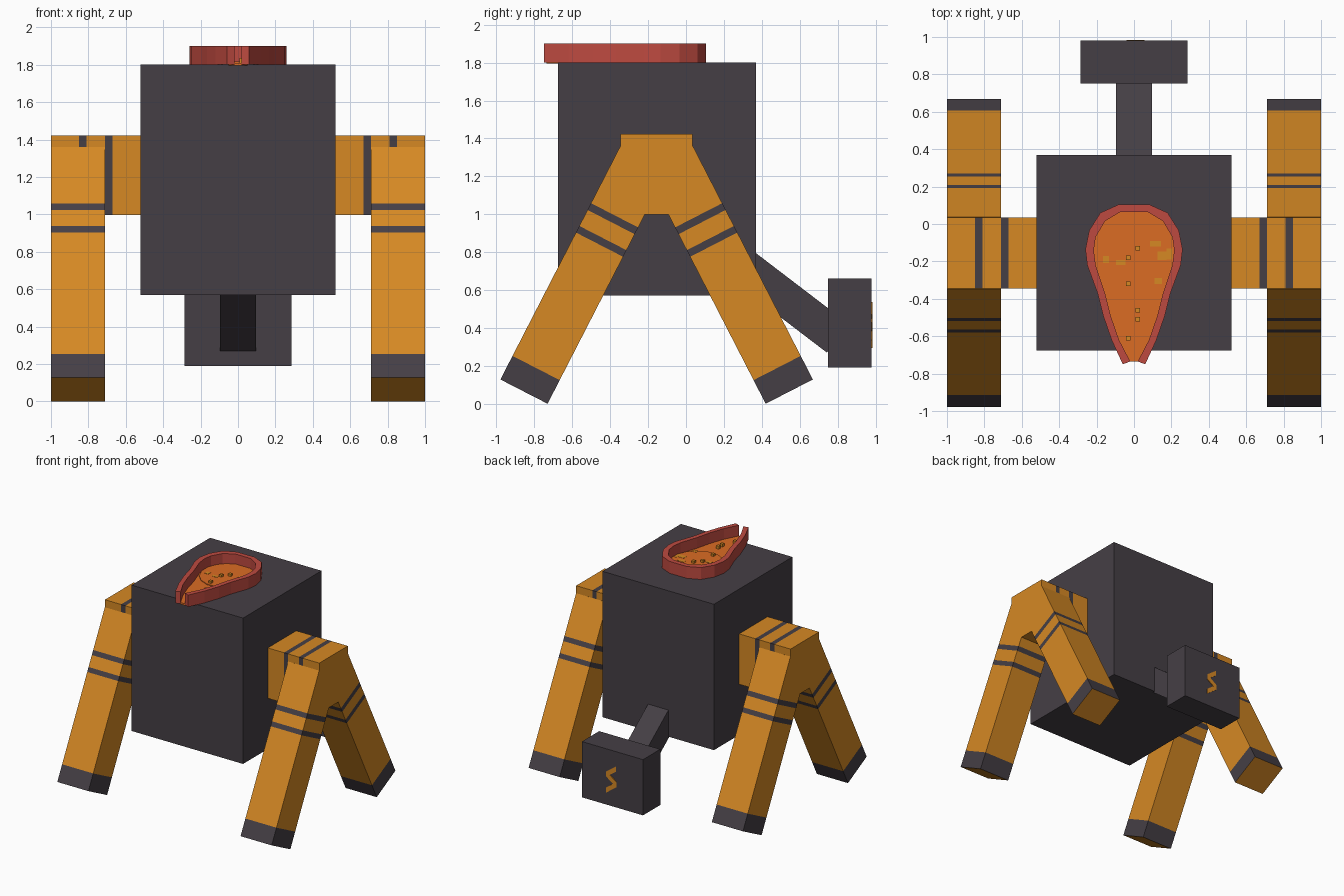
import bpy, bmesh
from math import atan2, cos, sin, pi
from mathutils import Matrix, Vector

cube = bpy.data.objects.get("Cube")
if cube:
    bpy.data.objects.remove(cube, do_unlink=True)


def material(name, rgb):
    color = [((c / 255 + 0.055) / 1.055) ** 2.4 for c in rgb] + [1]
    m = bpy.data.materials.new(name)
    m.use_nodes = True
    m.diffuse_color = color
    m.node_tree.nodes["Principled BSDF"].inputs["Base Color"].default_value = color
    return m


amber = material("amber", (214, 137, 36))
charcoal = material("charcoal", (69, 63, 69))
red = material("red", (190, 74, 64))
orange = material("orange", (219, 108, 36))


def finish(name, bm, *mats):
    bmesh.ops.recalc_face_normals(bm, faces=bm.faces)
    mesh = bpy.data.meshes.new(name)
    bm.to_mesh(mesh)
    bm.free()
    for m in mats:
        mesh.materials.append(m)
    obj = bpy.data.objects.new(name, mesh)
    bpy.context.collection.objects.link(obj)
    return obj


def box(name, lo, hi, mat):
    bm = bmesh.new()
    lo, hi = Vector(lo), Vector(hi)
    bmesh.ops.create_cube(bm, size=1, matrix=Matrix.Translation((lo + hi) / 2)
                          @ Matrix.Diagonal(hi - lo).to_4x4())
    return finish(name, bm, mat)


def bar(name, width, depth, length, place, bands, *mats):
    """Bar along local z, with bands of the second material on its sides."""
    bm = bmesh.new()
    bmesh.ops.create_cube(bm, size=1, matrix=Matrix.Translation((0, 0, length / 2))
                          @ Matrix.Diagonal((width, depth, length, 1)))
    for cut in {c for band in bands for c in band if 0 < c < length}:
        bmesh.ops.bisect_plane(bm, geom=bm.verts[:] + bm.edges[:] + bm.faces[:],
                               plane_co=(0, 0, cut), plane_no=(0, 0, 1))
    bm.normal_update()
    for f in bm.faces:
        z = f.calc_center_median().z
        if abs(f.normal.z) < 0.5 and any(a < z < b for a, b in bands):
            f.material_index = 1
    bm.transform(place)
    return finish(name, bm, *mats)


def aim(start, dy, dz):
    """Places local z along a direction in the side plane."""
    return Matrix.Translation(start) @ Matrix.Rotation(atan2(-dy, dz), 4, "X")


def strip(name, side_a, side_b, depth, mat):
    """Solid ribbon between two matching rows of points."""
    bm = bmesh.new()
    a = [bm.verts.new(p) for p in side_a]
    b = [bm.verts.new(p) for p in side_b]
    faces = [bm.faces.new((a[i], a[i + 1], b[i + 1], b[i])) for i in range(len(a) - 1)]
    new = bmesh.ops.extrude_face_region(bm, geom=faces, use_keep_orig=True)
    bmesh.ops.translate(bm, vec=depth,
                        verts=[v for v in new["geom"] if isinstance(v, bmesh.types.BMVert)])
    return finish(name, bm, mat)


def prism(name, points, z0, z1, mat):
    bm = bmesh.new()
    face = bm.faces.new([bm.verts.new((x, y, z0)) for x, y in points])
    new = bmesh.ops.extrude_face_region(bm, geom=[face], use_keep_orig=True)
    bmesh.ops.translate(bm, vec=(0, 0, z1 - z0),
                        verts=[v for v in new["geom"] if isinstance(v, bmesh.types.BMVert)])
    return finish(name, bm, mat)


# Body
box("body", (-0.52, -0.675, 0.57), (0.52, 0.37, 1.80), charcoal)

# Shoulders and legs
mid = -0.155
for side, sx in (("left", 1), ("right", -1)):
    place = Matrix.Translation((0.5 * sx, mid, 1.21)) @ Matrix.Rotation(sx * pi / 2, 4, "Y")
    bar(side + "_shoulder", 0.425, 0.38, 0.5, place,
        [(0.17, 0.21), (0.31, 0.35)], amber, charcoal)
    for end, sy in (("front", -1), ("back", 1)):
        place = aim((0.855 * sx, mid + 0.7 * sy, 0.064), -0.457 * sy, 0.889)
        bar(f"{side}_{end}_leg", 0.29, 0.28, 1.385, place,
            [(-1, 0.14), (0.872, 0.911), (1.006, 1.046)], amber, charcoal)

# Tail with block end
bar("tail", 0.19, 0.19, 0.63, aim((0, 0.3, 0.728), 0.795, -0.607), [], charcoal)
box("tail_block", (-0.285, 0.75, 0.19), (0.285, 0.98, 0.66), charcoal)

# Painted zigzag on the tail block
zigzag = [(-0.035, 0.515), (0.055, 0.45), (-0.04, 0.385), (0.055, 0.315)]
strip("tail_zigzag", [(x, 0.98, z + 0.022) for x, z in zigzag],
      [(x, 0.98, z - 0.022) for x, z in zigzag], (0, 0.005, 0), amber)

# Open rim on top, mirrored from its +x half
outer = [(0.08, 0.105), (0.18, 0.06), (0.24, -0.035), (0.26, -0.135), (0.25, -0.22),
         (0.195, -0.37), (0.165, -0.49), (0.12, -0.62), (0.06, -0.75)]
inner = [(0.072, 0.065), (0.155, 0.015), (0.205, -0.07), (0.215, -0.14), (0.205, -0.22),
         (0.155, -0.37), (0.125, -0.49), (0.08, -0.62), (0.02, -0.735)]


def mirrored(half):
    return [(-x, y) for x, y in reversed(half)] + half


strip("rim", [(x, y, 1.80) for x, y in mirrored(outer)],
      [(x, y, 1.80) for x, y in mirrored(inner)], (0, 0, 0.10), red)

# Rim floor: tapered tongue under a round disc
prism("floor_tongue", mirrored(inner), 1.795, 1.810, orange)
circle = [(0.215 * sin(pi * (i + 0.5) / 8), mid + 0.015 + 0.22 * cos(pi * (i + 0.5) / 8))
          for i in range(16)]
prism("floor_disc", circle, 1.795, 1.816, orange)

# Small studs and flat flecks on the floor
studs = [(0.02, -0.13), (-0.03, -0.18), (-0.03, -0.32), (0.02, -0.46), (0.02, -0.51), (-0.03, -0.61)]
for i, (x, y) in enumerate(studs):
    box(f"stud_{i + 1}", (x - 0.012, y - 0.012, 1.80), (x + 0.012, y + 0.012, 1.835), amber)
flecks = [(0.115, -0.105, 0.03, 0.015), (0.15, -0.17, 0.025, 0.022), (0.19, -0.16, 0.015, 0.03),
          (0.13, -0.305, 0.02, 0.015), (-0.15, -0.19, 0.017, 0.018), (-0.07, -0.205, 0.025, 0.013)]
for i, (x, y, w, d) in enumerate(flecks):
    box(f"fleck_{i + 1}", (x - w, y - d, 1.812), (x + w, y + d, 1.818), amber)
